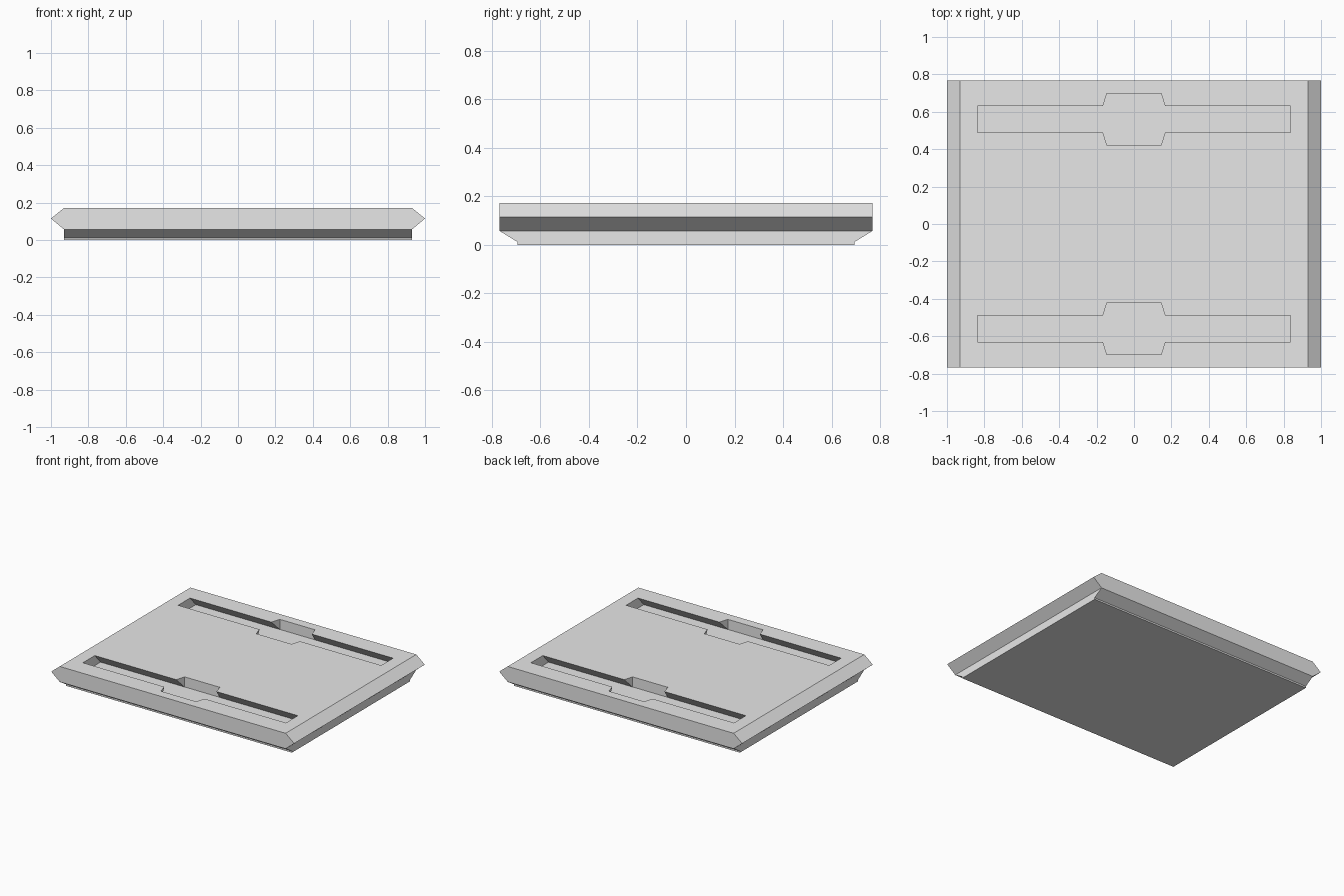
import bpy
import bmesh
from mathutils import Vector

cube = bpy.data.objects.get("Cube")
if cube:
    bpy.data.objects.remove(cube, do_unlink=True)

grey = bpy.data.materials.new("plain grey")
grey.use_nodes = True
colour = (0.8, 0.8, 0.8, 1)
grey.diffuse_color = colour
grey.node_tree.nodes["Principled BSDF"].inputs["Base Color"].default_value = colour

TOP, WAIST, UNDER = 0.172, 0.115, 0.057
HALF_Y, FLAT_X = 0.768, 0.93
FLOOR = TOP - 0.075


def prism(name, profile, axis, start, end):
    """Extrude a 2D profile along an axis; the profile uses the other two axes in order."""
    bm = bmesh.new()
    corners = []
    for p in profile:
        co = list(p)
        co.insert(axis, start)
        corners.append(bm.verts.new(co))
    face = bm.faces.new(corners)
    geom = bmesh.ops.extrude_face_region(bm, geom=[face])["geom"]
    shift = Vector((0, 0, 0))
    shift[axis] = end - start
    moved = [g for g in geom if isinstance(g, bmesh.types.BMVert)]
    bmesh.ops.translate(bm, verts=moved, vec=shift)
    bmesh.ops.recalc_face_normals(bm, faces=bm.faces)
    mesh = bpy.data.meshes.new(name)
    bm.to_mesh(mesh)
    bm.free()
    mesh.materials.append(grey)
    obj = bpy.data.objects.new(name, mesh)
    bpy.context.collection.objects.link(obj)
    return obj


def mirrored(half):
    """Close a half profile by mirroring its first coordinate."""
    return half + [(-a, b) for a, b in reversed(half)]


def cut(target, cutter):
    cutter.hide_render = True
    mod = target.modifiers.new("cut", "BOOLEAN")
    mod.operation = "DIFFERENCE"
    mod.solver = "EXACT"
    mod.object = cutter
    bpy.context.view_layer.objects.active = target
    bpy.ops.object.modifier_apply(modifier=mod.name)
    bpy.data.objects.remove(cutter, do_unlink=True)


# Upper plate with pointed side edges
plate = prism("top_plate", [(FLAT_X, TOP), (1, WAIST), (FLAT_X, UNDER),
                            (-FLAT_X, UNDER), (-1, WAIST), (-FLAT_X, TOP)],
              1, -HALF_Y, HALF_Y)

# Lower base, tapered at front and back
prism("lower_base", mirrored([(HALF_Y, UNDER), (0.695, 0.012), (0.695, 0)]),
      0, -FLAT_X, FLAT_X)

# Two dovetail slots, each with a wide entry pocket in the middle
for side in (-1, 1):
    centre = side * 0.56
    slot = [(y + centre, z) for y, z in
            mirrored([(0.07, TOP + 0.05), (0.07, TOP), (0.138, FLOOR)])]
    cut(plate, prism("slot_cutter", slot, 0, -0.836, 0.836))
    entry = [(0.145, -0.139), (0.166, -0.07), (0.166, 0.07), (0.145, 0.139)]
    entry = [(x, y + centre) for x, y in entry + [(-x, y) for x, y in reversed(entry)]]
    cut(plate, prism("entry_cutter", entry, 2, FLOOR, TOP + 0.05))
